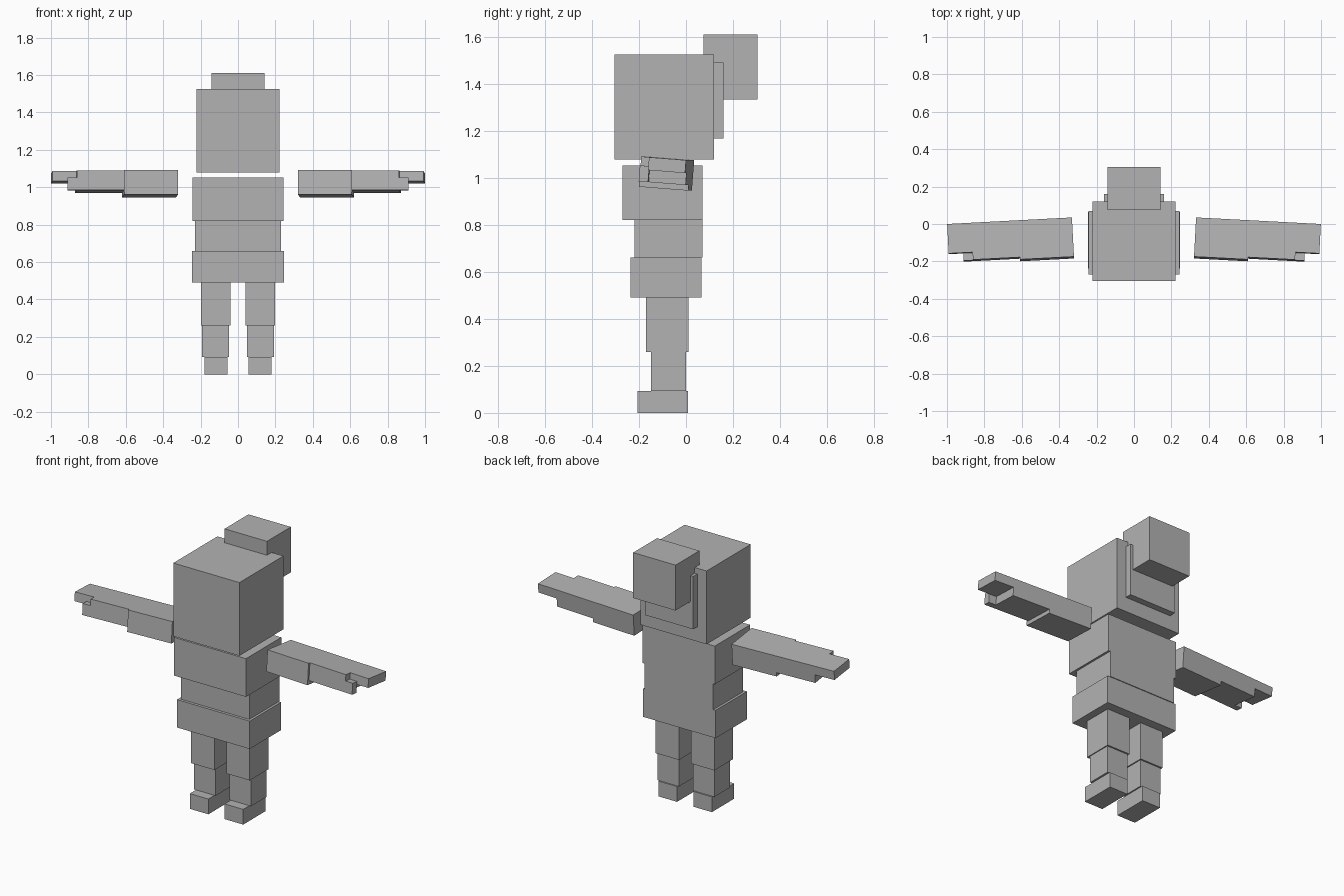
import bpy
import bmesh
from math import radians
from mathutils import Matrix, Vector

if "Cube" in bpy.data.objects:
    bpy.data.objects.remove(bpy.data.objects["Cube"])

grey = bpy.data.materials.new("plain_grey")
grey.diffuse_color = (0.45, 0.45, 0.45, 1)
grey.use_nodes = True
grey.node_tree.nodes["Principled BSDF"].inputs["Base Color"].default_value = grey.diffuse_color


def box(name, x, y, z, frame=Matrix(), mirror=False):
    """Box spanning the x, y and z ranges of a frame, optionally mirrored across x."""
    lo, hi = Vector((x[0], y[0], z[0])), Vector((x[1], y[1], z[1]))
    bm = bmesh.new()
    bmesh.ops.create_cube(bm, size=1)
    place = Matrix.Translation((lo + hi) / 2) @ Matrix.Diagonal((*(hi - lo), 1))
    bm.transform(frame @ place)
    if mirror:
        bm.transform(Matrix.Scale(-1, 4, (1, 0, 0)))
        bmesh.ops.reverse_faces(bm, faces=bm.faces)
    mesh = bpy.data.meshes.new(name)
    bm.to_mesh(mesh)
    bm.free()
    mesh.materials.append(grey)
    obj = bpy.data.objects.new(name, mesh)
    bpy.context.collection.objects.link(obj)


# Head and hair
box("head", (-0.223, 0.223), (-0.305, 0.12), (1.078, 1.525))
box("hair_plate", (-0.16, 0.16), (0.115, 0.16), (1.168, 1.49))
box("hair_bun", (-0.143, 0.143), (0.075, 0.305), (1.333, 1.61))

# Torso
box("chest", (-0.243, 0.243), (-0.27, 0.07), (0.82, 1.053))
box("waist", (-0.23, 0.23), (-0.22, 0.07), (0.66, 0.82))
box("hips", (-0.245, 0.245), (-0.237, 0.065), (0.49, 0.66))

# Arm frame: origin at the upper back corner of the shoulder end
arm = (Matrix.Translation((0.332, 0.035, 1.075))
       @ Matrix.Rotation(radians(-3), 4, 'Z')
       @ Matrix.Rotation(radians(-4.5), 4, 'X'))

for side, flip in (("right", False), ("left", True)):
    # Leg
    box(side + "_thigh", (0.04, 0.198), (-0.17, 0.01), (0.26, 0.49), mirror=flip)
    box(side + "_shin", (0.047, 0.192), (-0.148, 0.0), (0.093, 0.26), mirror=flip)
    box(side + "_foot", (0.055, 0.18), (-0.207, 0.008), (0, 0.093), mirror=flip)
    # Arm
    box(side + "_upper_arm", (0, 0.288), (-0.21, 0), (-0.13, 0), arm, flip)
    box(side + "_forearm", (0.288, 0.54), (-0.198, 0), (-0.106, 0), arm, flip)
    box(side + "_hand", (0.54, 0.668), (-0.158, 0), (-0.055, 0), arm, flip)
    box(side + "_thumb", (0.54, 0.59), (-0.198, -0.158), (-0.106, -0.038), arm, flip)
